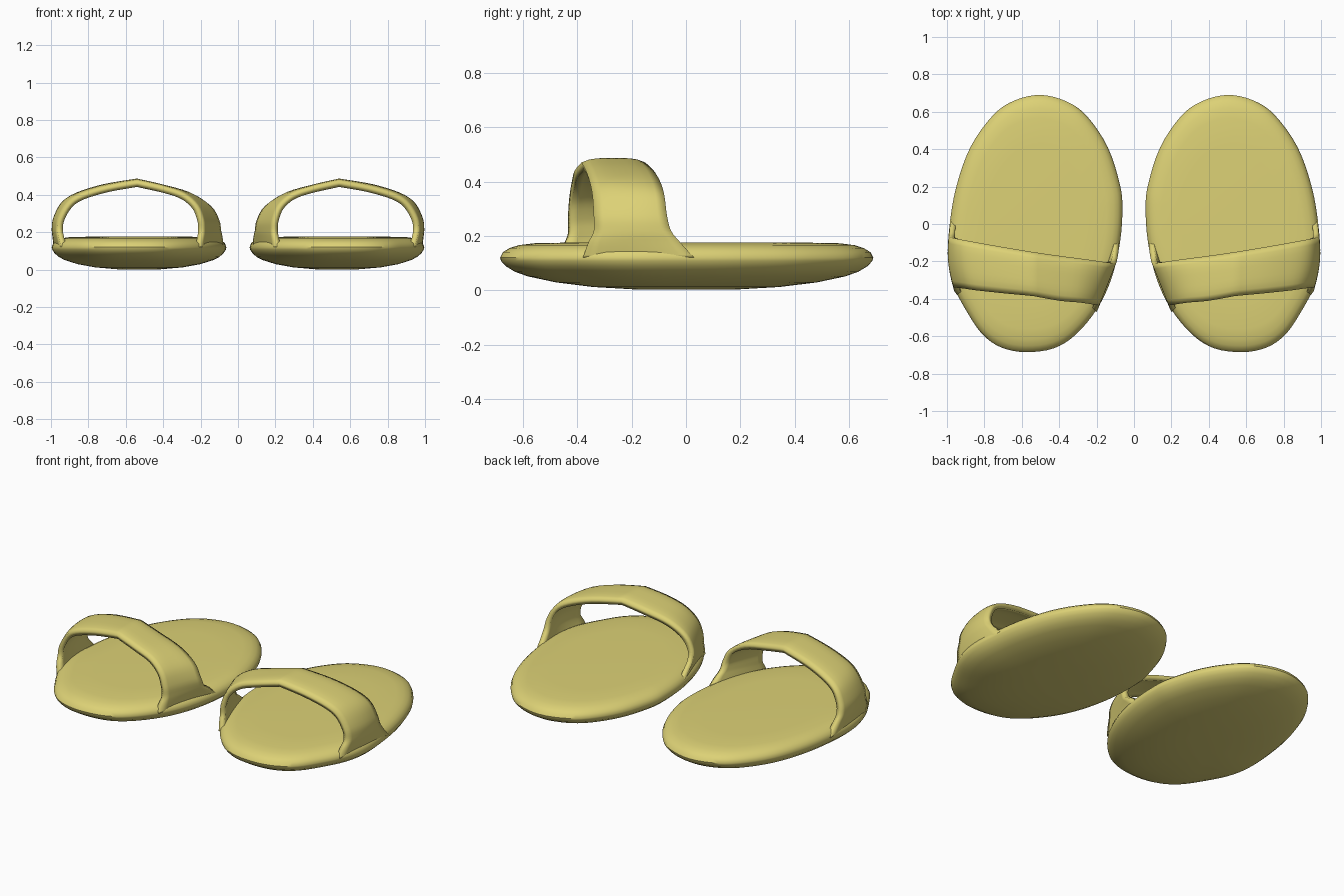
import bpy
from mathutils import Vector

cube = bpy.data.objects.get("Cube")
if cube:
    bpy.data.objects.remove(cube, do_unlink=True)

COLOUR = (0.72, 0.64, 0.18, 1)
mat = bpy.data.materials.new("straw yellow")
mat.use_nodes = True
mat.diffuse_color = COLOUR
mat.node_tree.nodes["Principled BSDF"].inputs["Base Color"].default_value = COLOUR


def spline(points, steps, closed=False):
    """Smooth curve through points of any dimension."""
    p = [Vector(q) for q in points]
    n = len(p)
    get = (lambda i: p[i % n]) if closed else (lambda i: p[max(0, min(n - 1, i))])
    out = []
    for i in range(n if closed else n - 1):
        a, b, c, d = (get(i + k) for k in (-1, 0, 1, 2))
        for s in range(steps):
            t = s / steps
            out.append(0.5 * (2 * b + (c - a) * t + (2 * a - 5 * b + 4 * c - d) * t ** 2
                              + (3 * b - a - 3 * c + d) * t ** 3))
    return out if closed else out + [p[-1]]


def add_pair(name, verts, faces, thickness=0):
    """Build the part for the left shoe and a mirrored one for the right."""
    for side, sx in (("left", 1), ("right", -1)):
        mesh = bpy.data.meshes.new(f"{side}_{name}")
        mesh.from_pydata([(sx * x, y, z) for x, y, z in verts], [], faces)
        if sx < 0:
            mesh.flip_normals()
        mesh.materials.append(mat)
        obj = bpy.data.objects.new(f"{side}_{name}", mesh)
        bpy.context.collection.objects.link(obj)
        if thickness:
            solid = obj.modifiers.new("thickness", "SOLIDIFY")
            solid.thickness = thickness
            solid.offset = -1
        bpy.ops.object.select_all(action="DESELECT")
        obj.select_set(True)
        bpy.context.view_layer.objects.active = obj
        bpy.ops.object.shade_smooth_by_angle(angle=0.7)


# Sole: outline, counter-clockwise from the heel, lofted through scaled rings
outline = spline([
    (.50, .69), (.36, .655), (.25, .575), (.14, .41), (.075, .21), (.062, .08),
    (.075, -.1), (.12, -.29), (.195, -.45), (.31, -.59), (.43, -.665), (.58, -.685),
    (.71, -.66), (.81, -.59), (.89, -.475), (.965, -.33), (.995, -.18), (.985, 0),
    (.95, .2), (.875, .41), (.755, .58), (.64, .66)], 4, closed=True)
rings = [(.25, .002), (.5, .012), (.7, .029), (.85, .051), (.92, .068), (.97, .089),
         (.995, .108), (1, .12), (.985, .14), (.95, .155), (.9, .166), (.82, .173), (.6, .176)]
cx, n = 0.53, len(outline)
verts = [(cx + (p.x - cx) * s, p.y * s, z) for s, z in rings for p in outline]
faces = [(r * n + i, r * n + (i + 1) % n, (r + 1) * n + (i + 1) % n, (r + 1) * n + i)
         for r in range(len(rings) - 1) for i in range(n)]
top = (len(rings) - 1) * n
faces += [tuple(reversed(range(n))), tuple(range(top, top + n))]
add_pair("sole", verts, faces)

# Strap: stations of (front x, front y, back x, back y, height), creased at the peak
inner = [(.20, -.47, .078, -.08, .12), (.19, -.45, .082, -.14, .17),
         (.185, -.435, .09, -.19, .21), (.19, -.435, .10, -.21, .27),
         (.22, -.43, .145, -.205, .35), (.29, -.42, .25, -.19, .415),
         (.40, -.41, .40, -.17, .455), (.54, -.385, .54, -.15, .487)]
outer = [inner[-1], (.70, -.37, .72, -.12, .457), (.84, -.355, .86, -.095, .412),
         (.91, -.345, .94, -.08, .36), (.955, -.34, .98, -.07, .28),
         (.965, -.34, .988, -.055, .22), (.96, -.36, .985, -.02, .175),
         (.945, -.38, .982, .03, .12)]
path = spline(inner, 4) + spline(outer, 4)[1:]
cols = 9
verts = []
for xf, yf, xb, yb, z in path:
    for c in range(cols):
        u = c / (cols - 1)
        edge = (2 * u - 1) ** 2
        x = xf + (xb - xf) * u
        bulge = .018 * (1 - edge) * max(0, x - .54) / .45
        drop = .016 * edge ** 2 * max(0, z - .2) / .28
        verts.append((x + bulge, yf + (yb - yf) * u, z - drop))
faces = [(r * cols + c, (r + 1) * cols + c, (r + 1) * cols + c + 1, r * cols + c + 1)
         for r in range(len(path) - 1) for c in range(cols - 1)]
add_pair("strap", verts, faces, thickness=.03)
